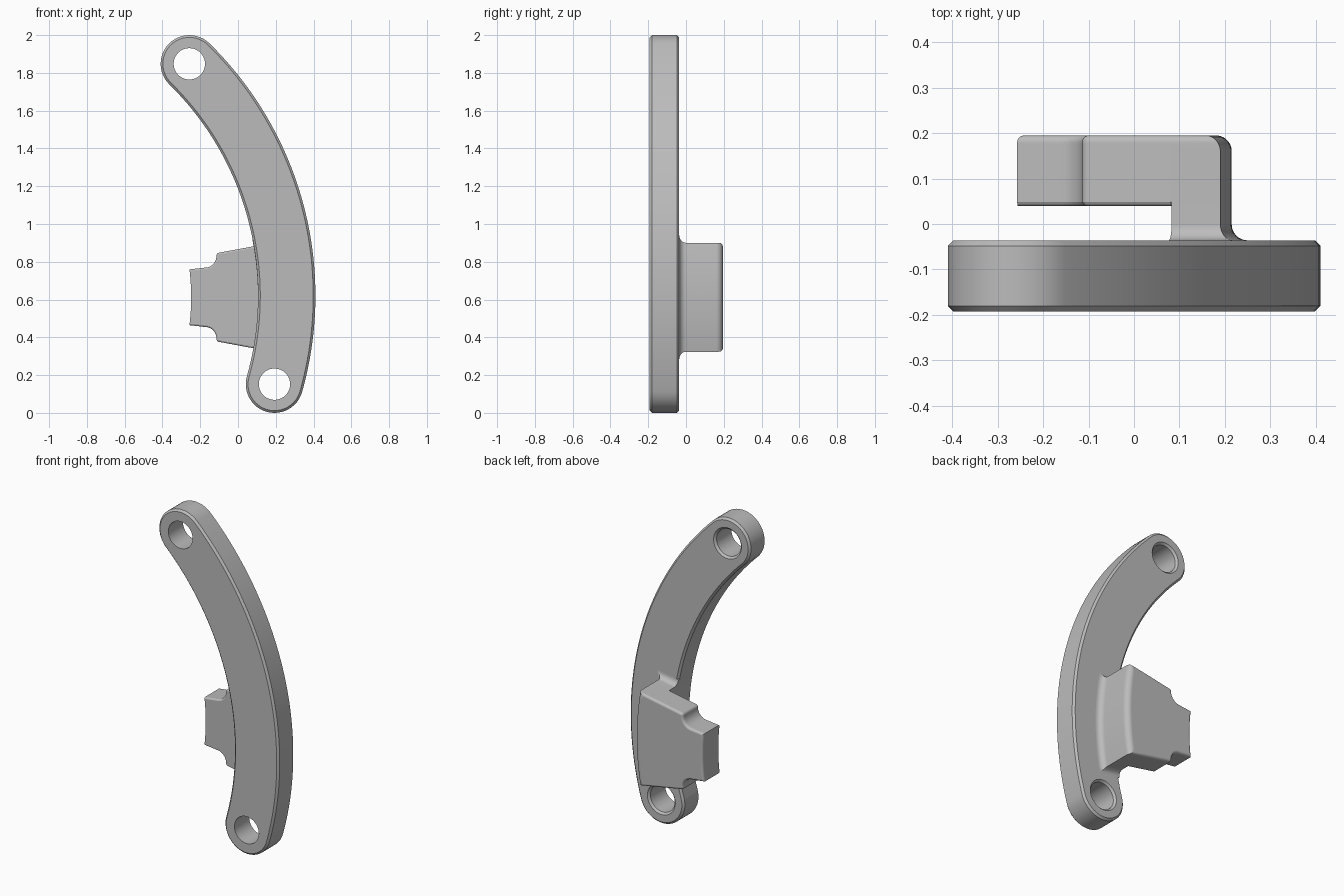
import bpy, bmesh, math
from math import sin, cos, pi, sqrt

if "Cube" in bpy.data.objects:
    bpy.data.objects.remove(bpy.data.objects["Cube"])

CX, CZ, R, HALF = -1.462, 0.62, 1.72, 0.152   # arc centre, mid radius, half width
A_LOW, A_TOP = -math.asin(0.468 / R), math.asin(1.228 / R)

grey = bpy.data.materials.new("plain_grey")
grey.diffuse_color = (0.5, 0.5, 0.5, 1)
grey.use_nodes = True
grey.node_tree.nodes["Principled BSDF"].inputs["Base Color"].default_value = grey.diffuse_color


def loft(name, rings):
    """Closed solid from a stack of (y, [(x, z), ...]) outlines."""
    bm = bmesh.new()
    loops = [[bm.verts.new((x, y, z)) for x, z in pts] for y, pts in rings]
    for a, b in zip(loops, loops[1:]):
        n = len(a)
        for i in range(n):
            bm.faces.new((a[i], a[(i + 1) % n], b[(i + 1) % n], b[i]))
    bm.faces.new(loops[0])
    bm.faces.new(loops[-1][::-1])
    bmesh.ops.recalc_face_normals(bm, faces=bm.faces[:])
    me = bpy.data.meshes.new(name)
    bm.to_mesh(me)
    bm.free()
    ob = bpy.data.objects.new(name, me)
    bpy.context.collection.objects.link(ob)
    me.materials.append(grey)
    return ob


def activate(ob):
    bpy.ops.object.select_all(action='DESELECT')
    ob.select_set(True)
    bpy.context.view_layer.objects.active = ob


def smooth(ob):
    activate(ob)
    bpy.ops.object.shade_smooth_by_angle(angle=math.radians(28))
    ob.modifiers.new("even_normals", 'WEIGHTED_NORMAL').keep_sharp = True


def arc(cx, cz, r, a0, a1, n):
    return [(cx + r * cos(a0 + (a1 - a0) * i / n),
             cz + r * sin(a0 + (a1 - a0) * i / n)) for i in range(n + 1)]


def mid(a):
    return CX + R * cos(a), CZ + R * sin(a)


# Curved arm: banana outline with round ends and chamfered rims
def arm_outline(e):
    h = HALF - e
    return (arc(CX, CZ, R + h, A_LOW, A_TOP, 48)
            + arc(*mid(A_TOP), h, A_TOP, A_TOP + pi, 24)[1:-1]
            + arc(CX, CZ, R - h, A_TOP, A_LOW, 48)
            + arc(*mid(A_LOW), h, A_LOW + pi, A_LOW + 2 * pi, 24)[1:-1])


arm = loft("curved_arm", [(y, arm_outline(e)) for y, e in
                          ((-0.192, 0.012), (-0.18, 0), (-0.048, 0), (-0.036, 0.012))])

# Pivot holes, chamfered at the back
for a in (A_LOW, A_TOP):
    x, z = mid(a)
    cutter = loft("hole_cutter", [(y, arc(x, z, r, 0, 2 * pi, 40)[:-1]) for y, r in
                                  ((-0.3, 0.083), (-0.048, 0.083), (-0.026, 0.105))])
    cutter.hide_render = True
    mod = arm.modifiers.new("hole", 'BOOLEAN')
    mod.operation, mod.solver, mod.object = 'DIFFERENCE', 'EXACT', cutter
    activate(arm)
    bpy.ops.object.modifier_apply(modifier=mod.name)
    bpy.data.objects.remove(cutter)
smooth(arm)

# Block on the back: dimensions measured from the arc centre
BZ, R_TIP, R_IN, R_OUT = 0.612, 1.214, R - HALF, 1.677
S_TIP, S_SIDE = 0.122, 0.173      # half angles of tip and shoulder


def mirrored(half):
    """Mirror an upper half outline (inner to outer) to a full one."""
    full = half + [(x, -z) for x, z in half[::-1]]
    return [(CX + x, BZ + z) for x, z in full]


def side(r, s, e):
    """Point on a radial side line, pulled in by e."""
    a = s - e / r
    return r * cos(a), r * sin(a)


def outer_arc(r, e):
    a = S_SIDE - e / r
    return arc(0, 0, r, a, a / 24, 12)


def plate_outline(e, o, f):
    """e: inset beside the leg, o: inset of outer edge, f: inset of the tongue."""
    rt = R_TIP + (f if e == f else 0)
    tip_a = S_TIP - f / rt
    half = arc(0, 0, rt, tip_a / 12, tip_a, 6)
    half += arc(1.287, 0.218, 0.061 + f, -pi / 2, 0, 10)
    half += arc(1.363, 0.221, max(0.015 - f, 0.001), pi, pi / 2 + S_SIDE, 5)
    half += [side(R_IN - 0.002, S_SIDE, f), side(R_IN, S_SIDE, e)]
    return mirrored(half + outer_arc(R_OUT - o, e))


def rounding(r, h):
    return r - sqrt(max(r * r - h * h, 0))


rings = [(0.040, plate_outline(0, 0, 0.008)), (0.043, plate_outline(0, 0, 0.003)),
         (0.048, plate_outline(0, 0, 0))]
for i in range(11):
    h = 0.035 * sin(pi / 2 * i / 10)
    e = rounding(0.0149, min(0.0149, max(0, h - 0.0201)))
    rings.append((0.16 + h, plate_outline(e, rounding(0.035, h), e)))
smooth(loft("offset_plate", rings))


# Leg joining the plate to the arm, flared where it meets the arm
def leg_outline(f):
    a = S_SIDE + f / R_IN
    return mirrored(arc(0, 0, R_IN, a / 24, a, 12) + outer_arc(R_OUT + f, -f))


rings = [(-0.05, leg_outline(0.035))]
for i in range(9):
    t = pi / 2 * i / 8
    rings.append((-0.036 + 0.035 * (1 - cos(t)), leg_outline(0.035 * (1 - sin(t)))))
rings.append((0.04, leg_outline(0)))
smooth(loft("leg", rings))
